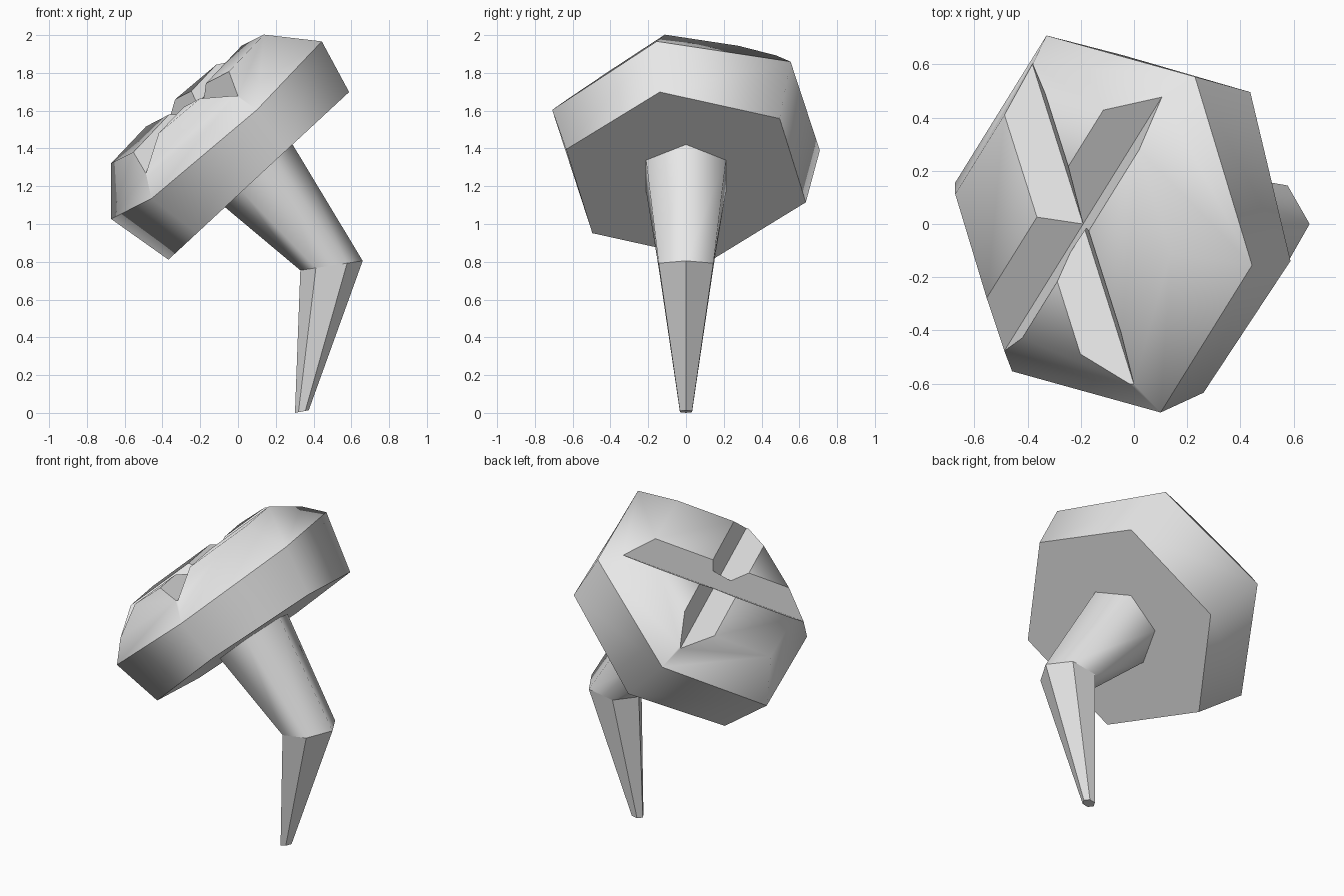
import bpy, bmesh
from math import sin, cos, radians
from mathutils import Matrix, Vector

cube = bpy.data.objects.get("Cube")
if cube:
    bpy.data.objects.remove(cube, do_unlink=True)

grey = bpy.data.materials.new("plain_grey")
grey.use_nodes = True
colour = (0.8, 0.8, 0.8, 1)
grey.diffuse_color = colour
grey.node_tree.nodes["Principled BSDF"].inputs["Base Color"].default_value = colour


def make_object(name, bm):
    bmesh.ops.recalc_face_normals(bm, faces=bm.faces[:])
    mesh = bpy.data.meshes.new(name)
    bm.to_mesh(mesh)
    bm.free()
    mesh.materials.append(grey)
    obj = bpy.data.objects.new(name, mesh)
    bpy.context.collection.objects.link(obj)
    return obj


def loft(rings):
    """Bridge a list of point rings and cap both ends."""
    bm = bmesh.new()
    loops = [[bm.verts.new(p) for p in ring] for ring in rings]
    n = len(loops[0])
    for a, b in zip(loops, loops[1:]):
        for i in range(n):
            j = (i + 1) % n
            bm.faces.new((a[i], a[j], b[j], b[i]))
    bm.faces.new(loops[0][::-1])
    bm.faces.new(loops[-1])
    return bm


def hexagon(radius, height=0, turn=0):
    return [Vector((radius * cos(radians(turn + 60 * i)),
                    radius * sin(radians(turn + 60 * i)), height)) for i in range(6)]


def lean(p):
    """The crown leans a little against the underside of the head."""
    return Vector((p.x, p.y, p.z - 0.03 * p.x + 0.085 * p.y))


def frame(centre, slope):
    """Frame at centre whose local x runs along slope in the xz plane."""
    u = Vector(slope).normalized()
    v = Vector((0, 1, 0))
    m = Matrix((u, v, u.cross(v))).transposed().to_4x4()
    return Matrix.Translation(centre) @ m


# Head: six-sided disc with a chamfered crown, in its own tilted frame
TURN, RIM, TOP, GROOVE = -12, 0.33, 0.555, 0.443
head_frame = frame((0.11, 0, 1.255), (0.733, 0, 0.68))
rings = [hexagon(0.667, 0, TURN),
         [lean(p) for p in hexagon(0.745, RIM, TURN)],
         [lean(p) for p in hexagon(0.54, TOP, TURN)]]
head = make_object("head", loft(rings))

# Two V-shaped grooves running corner to corner across the crown
arms = [Vector((cos(radians(a)), sin(radians(a)), 0)) for a in (48, 109)]
for arm in arms:
    side = Vector((-arm.y, arm.x, 0))
    profile = [(0, GROOVE), (0.3, GROOVE + 0.3), (-0.3, GROOVE + 0.3)]
    ends = [[lean(arm * e + side * s + Vector((0, 0, z))) for s, z in profile]
            for e in (-1, 1)]
    cutter = make_object("groove_cutter", loft(ends))
    cutter.hide_render = True
    cut = head.modifiers.new("groove", 'BOOLEAN')
    cut.operation, cut.solver, cut.object = 'DIFFERENCE', 'EXACT', cutter
    bpy.context.view_layer.objects.active = head
    bpy.ops.object.modifier_apply(modifier=cut.name)
    bpy.data.objects.remove(cutter, do_unlink=True)

# Smooth crown and sides, flat underside and groove walls, crisp rim
bm = bmesh.new()
bm.from_mesh(head.data)
for f in bm.faces:
    c = f.calc_center_median()
    f.smooth = min(abs(a.x * c.y - a.y * c.x) for a in arms) > 0.1
for e in bm.edges:
    if all(abs(v.co.z - lean(Vector((v.co.x, v.co.y, RIM))).z) < 0.005 for v in e.verts):
        e.smooth = False
bm.to_mesh(head.data)
bm.free()
head.data.transform(head_frame)

# Stem and spike: tapered six-sided sections joined at the bend
joint_frame = frame((0.495, 0, 0.78), (0.33, 0, 0.05))
tip_frame = frame((0.338, 0, 0.007), (0.075, 0, 0.014))
neck = [head_frame @ p for p in hexagon(0.244)]
joint = [joint_frame @ p for p in hexagon(0.167)]
tip = [tip_frame @ p for p in hexagon(0.037)]

stem = make_object("stem", loft([joint, neck]))
for poly in stem.data.polygons:
    poly.use_smooth = len(poly.vertices) == 4
spike = make_object("spike", loft([tip, joint]))
